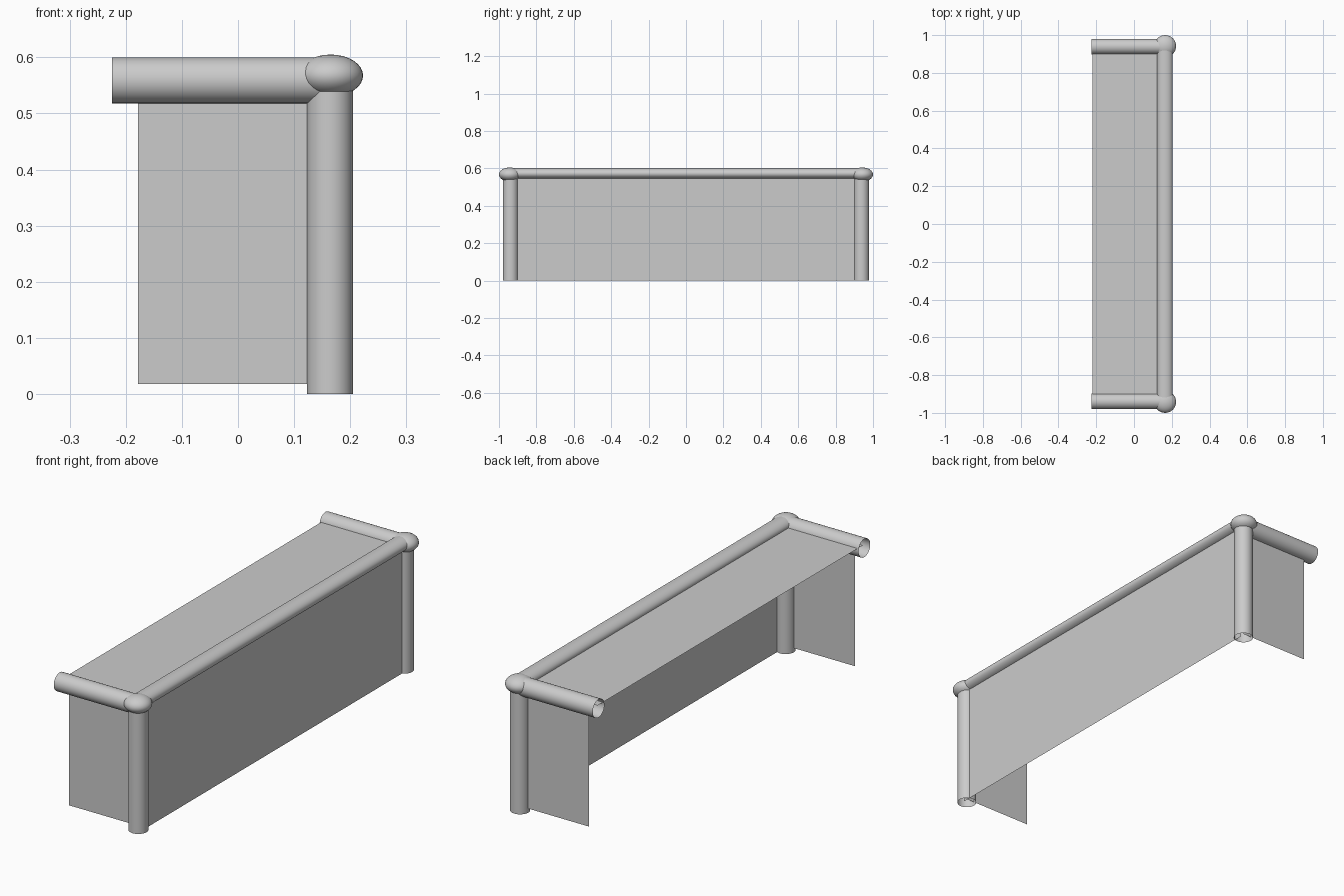
import bpy, bmesh
from math import radians
from mathutils import Matrix, Vector

if "Cube" in bpy.data.objects:
    bpy.data.objects.remove(bpy.data.objects["Cube"])

SEG = 32
R = 0.041      # tube radius
PX = 0.164     # x of the posts and the front rail


def finish(name, bm, smooth=False):
    me = bpy.data.meshes.new(name)
    bm.to_mesh(me)
    bm.free()
    ob = bpy.data.objects.new(name, me)
    bpy.context.collection.objects.link(ob)
    for p in me.polygons:
        p.use_smooth = smooth
    return ob


def tube(name, a, b, squash=1.0):
    """Open-ended tube between two points; squash flattens it in z."""
    a, b = Vector(a), Vector(b)
    d = b - a
    bm = bmesh.new()
    bmesh.ops.create_cone(bm, cap_ends=False, segments=SEG, radius1=R, radius2=R, depth=d.length)
    bm.transform(d.to_track_quat('Z', 'Y').to_matrix().to_4x4())
    bm.transform(Matrix.Diagonal((1, 1, squash, 1)))
    bm.transform(Matrix.Translation((a + b) / 2))
    return finish(name, bm, True)


def panel(name, corner, u, v):
    """Thin single-surface panel spanned by two edge vectors."""
    c, u, v = Vector(corner), Vector(u), Vector(v)
    bm = bmesh.new()
    bm.faces.new([bm.verts.new(p) for p in (c, c + u, c + u + v, c + v)])
    return finish(name, bm)


for side, s in (("near", -1), ("far", 1)):
    # upright post and top arm
    tube(side + "_post", (PX, s * 0.938, 0), (PX, s * 0.938, 0.562))
    tube(side + "_arm", (-0.225, s * 0.939, 0.559), (PX, s * 0.939, 0.559))

    # flattened ball joint on the corner
    bm = bmesh.new()
    bmesh.ops.create_uvsphere(bm, u_segments=SEG, v_segments=16, radius=0.058)
    bm.transform(Matrix.Translation((PX + 0.001, s * 0.942, 0.5676)) @ Matrix.Diagonal((1, 1, 0.645, 1)))
    finish(side + "_corner_ball", bm, True)

    # end panel between arm and post
    panel(side + "_end_panel", (-0.178, s * 0.939, 0.018), (PX + 0.178, 0, 0), (0, 0, 0.535))

# flattened front rail
tube("front_rail", (PX, -0.94, 0.573), (PX, 0.94, 0.573), 0.7)

# long front panel and counter top
panel("front_panel", (0.18, -0.938, 0), (0, 1.876, 0), (0, 0, 0.565))
panel("counter_top", (-0.219, -0.938, 0.57), (PX + 0.219, 0, 0), (0, 1.876, 0))
